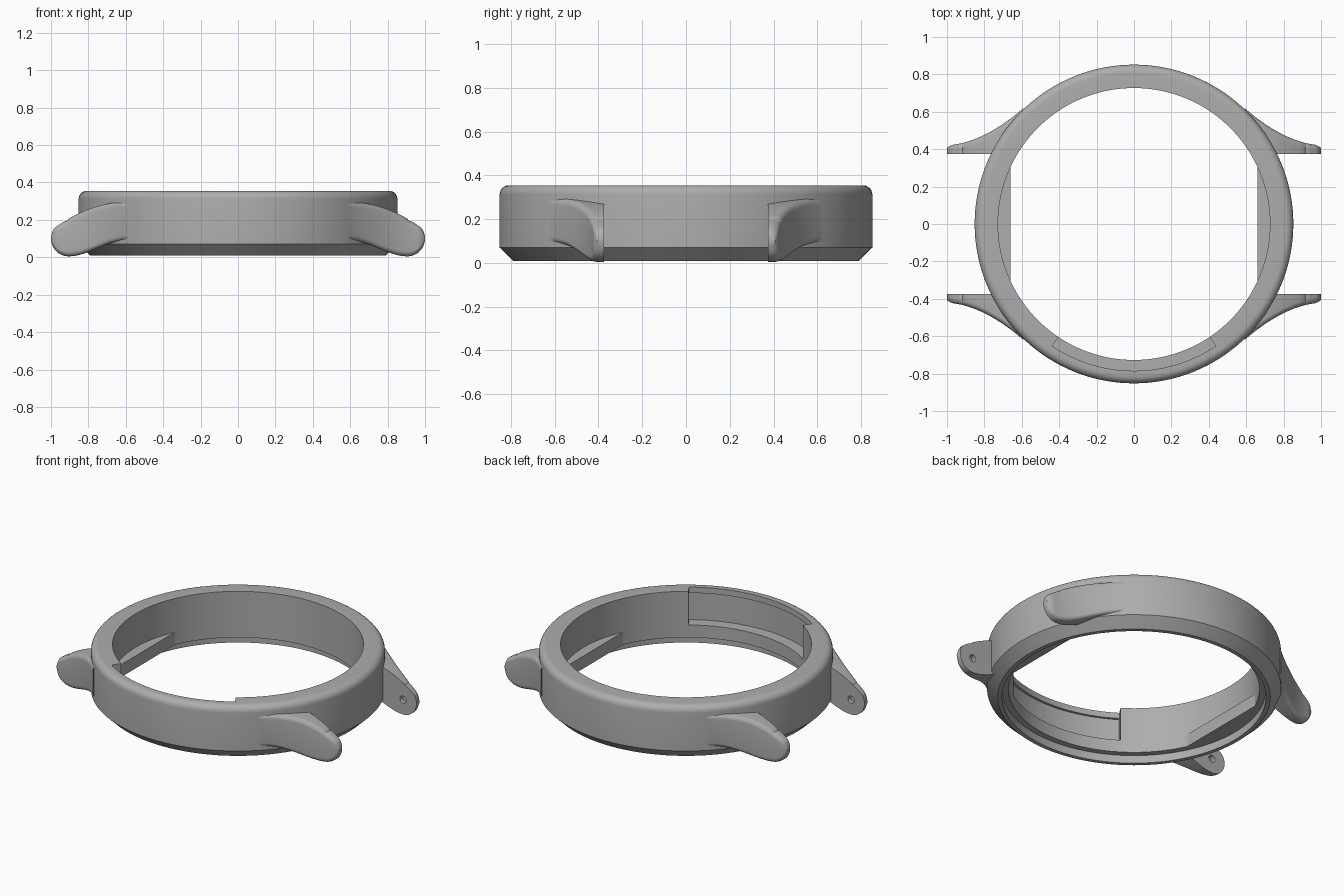
import bpy, bmesh, math
from mathutils import Matrix

if "Cube" in bpy.data.objects:
    bpy.data.objects.remove(bpy.data.objects["Cube"], do_unlink=True)

steel = bpy.data.materials.new("brushed_grey")
steel.use_nodes = True
GREY = (0.42, 0.42, 0.42, 1)
steel.diffuse_color = GREY
steel.node_tree.nodes["Principled BSDF"].inputs["Base Color"].default_value = GREY


def make(name, bm):
    """Turn a bmesh into a grey object."""
    bmesh.ops.remove_doubles(bm, verts=bm.verts, dist=1e-5)
    bmesh.ops.recalc_face_normals(bm, faces=bm.faces)
    me = bpy.data.meshes.new(name)
    bm.to_mesh(me)
    bm.free()
    me.materials.append(steel)
    ob = bpy.data.objects.new(name, me)
    bpy.context.collection.objects.link(ob)
    return ob


def loft(name, loops, closed=False):
    """Skin a list of equal-length closed loops; cap the ends unless closed."""
    bm = bmesh.new()
    rings = [[bm.verts.new(p) for p in lp] for lp in loops]
    n = len(rings[0])
    pairs = list(zip(rings, rings[1:])) + ([(rings[-1], rings[0])] if closed else [])
    for a, b in pairs:
        for i in range(n):
            j = (i + 1) % n
            bm.faces.new((a[i], a[j], b[j], b[i]))
    if not closed:
        bm.faces.new(rings[0])
        bm.faces.new(rings[-1])
    return make(name, bm)


def sweep(name, profile, start, end, steps, closed=False):
    """Sweep an (r, z) profile around z between two angles in degrees."""
    count = steps if closed else steps + 1
    angles = [math.radians(start + (end - start) * i / steps) for i in range(count)]
    return loft(name, [[(r * math.cos(a), r * math.sin(a), z) for r, z in profile]
                       for a in angles], closed)


def cut(ob, cutter):
    """Subtract the cutter, then remove it."""
    mod = ob.modifiers.new("cut", 'BOOLEAN')
    mod.operation = 'DIFFERENCE'
    mod.solver = 'EXACT'
    mod.object = cutter
    bpy.context.view_layer.objects.active = ob
    bpy.ops.object.modifier_apply(modifier=mod.name)
    bpy.data.objects.remove(cutter, do_unlink=True)


def smooth(ob):
    bpy.ops.object.select_all(action='DESELECT')
    ob.select_set(True)
    bpy.context.view_layer.objects.active = ob
    bpy.ops.object.shade_smooth_by_angle(angle=math.radians(28))


# Case ring: chamfered foot, rounded top edge, rebate for the back cover
R, TOP, FILLET = 0.852, 0.355, 0.042
fillet = [(R - FILLET + FILLET * math.cos(math.radians(a)),
           TOP - FILLET + FILLET * math.sin(math.radians(a))) for a in range(0, 91, 15)]
profile = [(0.765, 0.01), (0.79, 0.01), (R, 0.07)] + fillet + [
    (0.727, TOP), (0.727, 0.06), (0.765, 0.06)]
case_ring = sweep("case_ring", profile, 0, 360, 144, True)

# Pocket in the front inner wall, undercut below a thin lip
pocket = [(0.6, 0.14), (0.8, 0.14), (0.8, 0.318), (0.785, 0.318), (0.785, 0.5), (0.6, 0.5)]
cut(case_ring, sweep("pocket_cutter", pocket, 236.2, 303.8, 28))
smooth(case_ring)

# Flat ledges inside the left and right walls
for side, word in ((1, "left"), (-1, "right")):
    arc = [math.radians(-28.4 + 56.8 * i / 20) for i in range(21)]
    outline = [(side * 0.75 * math.cos(a), 0.75 * math.sin(a)) for a in arc]
    smooth(loft(word + "_inner_flat", [[(x, y, z) for x, y in outline] for z in (0.06, 0.14)]))

# Strap lugs: sections along x, flat inside, flared and rounded outside
TIP_X, TIP_Z, TIP_R = 0.905, 0.1, 0.095


def lug_section(x):
    bow = math.sqrt(max(TIP_R ** 2 - max(x - TIP_X, 0) ** 2, 0))
    top = 0.295 - 0.95 * (x - 0.6) ** 2
    if x > TIP_X:
        top, low = min(top, TIP_Z + bow), TIP_Z - bow
    else:
        t = min((TIP_X - x) / 0.305, 1)
        low = 0.005 + 0.085 * t * t * (3 - 2 * t)
    top = max(top, low + 0.002)
    inner = max(0.375, math.sqrt(max(0.79 ** 2 - x * x, 0)))
    outer = 0.422 + 0.19 * ((1 - x) / 0.4) ** 1.8
    outer -= 0.015 * max(0, (x - 0.96) / 0.04) ** 2
    r = min(0.028, (top - low) * 0.45)
    corner = [math.radians(a) for a in range(0, 91, 15)]
    pts = [(inner, top), (inner, low)]
    pts += [(outer - r + r * math.sin(a), low + r - r * math.cos(a)) for a in corner]
    pts += [(outer - r + r * math.cos(a), top - r + r * math.sin(a)) for a in corner]
    return [(x, y, z) for y, z in pts]


stations = [0.59 + (TIP_X - 0.59) * i / 16 for i in range(16)]
stations += [TIP_X + TIP_R * math.sin(math.pi / 2 * i / 14) for i in range(15)]

for sx, xw in ((1, "left"), (-1, "right")):
    for sy, yw in ((-1, "front"), (1, "back")):
        lug = loft(f"{yw}_{xw}_lug", [[(sx * x, sy * y, z) for x, y, z in lug_section(s)]
                                      for s in stations])
        # Blind hole for the strap pin
        bm = bmesh.new()
        place = Matrix.Translation((sx * TIP_X, sy * 0.375, TIP_Z)) @ Matrix.Rotation(math.pi / 2, 4, 'X')
        bmesh.ops.create_cone(bm, cap_ends=True, segments=24, radius1=0.023,
                              radius2=0.023, depth=0.06, matrix=place)
        cut(lug, make("pin_cutter", bm))
        smooth(lug)
